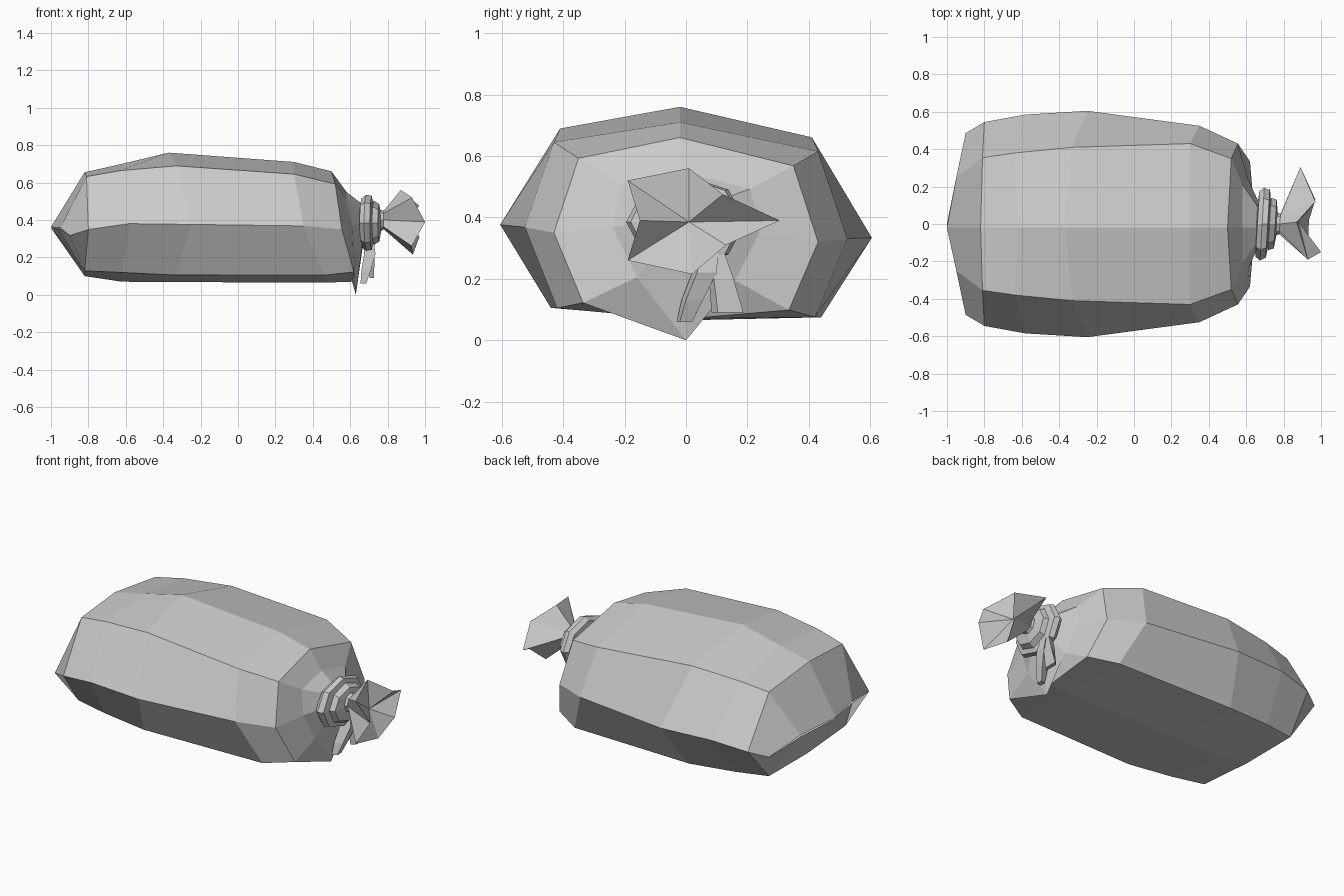
import bpy, bmesh, math
from mathutils import Vector

if "Cube" in bpy.data.objects:
    bpy.data.objects.remove(bpy.data.objects["Cube"])


def make(name, rings, cap_start=None, cap_end=None):
    """Skin equal-length rings of points; caps are fans to a given point."""
    bm = bmesh.new()
    vs = [[bm.verts.new(p) for p in r] for r in rings]
    n = len(vs[0])
    for a, b in zip(vs, vs[1:]):
        for i in range(n):
            j = (i + 1) % n
            bm.faces.new((a[i], a[j], b[j], b[i]))
    for ring, tip in ((vs[0], cap_start), (vs[-1], cap_end)):
        if tip is not None:
            c = bm.verts.new(tip)
            for i in range(n):
                bm.faces.new((ring[i], ring[(i + 1) % n], c))
    bmesh.ops.remove_doubles(bm, verts=bm.verts, dist=0.0005)
    bmesh.ops.dissolve_degenerate(bm, edges=bm.edges, dist=0.0005)
    bmesh.ops.recalc_face_normals(bm, faces=bm.faces)
    me = bpy.data.meshes.new(name)
    bm.to_mesh(me)
    bm.free()
    ob = bpy.data.objects.new(name, me)
    bpy.context.collection.objects.link(ob)
    return ob


def sack_ring(top, upper, side, lower, bottom):
    """Eight-sided ring; upper, side and lower points are mirrored in y."""
    def tilt(x, y, z):
        return (x, y, z - 0.035 * y)
    left = [upper, side, lower]
    ring = [(top[0], -0.02, top[1])]
    ring += [tilt(x, y, z) for x, y, z in left]
    ring += [(bottom[0], 0, bottom[1])]
    ring += [tilt(x, -y, z) for x, y, z in reversed(left)]
    return ring


# Sack body: pinched rear seam, full belly, shoulder gathered into the neck
body = [
    sack_ring((-1.0, .362), (-.95, .25, .35), (-.90, .485, .30), (-.95, .25, .34), (-1.0, .358)),
    sack_ring((-.82, .655), (-.81, .355, .62), (-.80, .545, .33), (-.82, .37, .115), (-.82, .10)),
    sack_ring((-.62, .70), (-.635, .38, .65), (-.58, .585, .36), (-.62, .41, .105), (-.62, .07)),
    sack_ring((-.37, .76), (-.33, .41, .675), (-.25, .605, .355), (-.33, .44, .09), (-.33, .068)),
    sack_ring((.30, .71), (.30, .43, .63), (.35, .525, .35), (.46, .42, .09), (.47, .065)),
    sack_ring((.50, .66), (.52, .35, .58), (.555, .43, .335), (.62, .335, .11), (.61, .07)),
    sack_ring((.58, .55), (.58, .21, .50), (.61, .24, .36), (.635, .16, .20), (.63, .0)),
    sack_ring((.67, .48), (.67, .08, .45), (.67, .11, .38), (.67, .08, .31), (.67, .28)),
]
make("sack_body", body, cap_end=(.70, 0, .38))


def oval(x, ry, rz, z=.385, n=8, twist=0.0):
    pts = []
    for i in range(n):
        a = 2 * math.pi * i / n + twist
        y = ry * math.sin(a)
        pts.append((x + .06 * y, y, z + rz * math.cos(a)))
    return pts


# Tie wound round the neck: a wide turn and a smaller one
make("tie_band", [oval(.655, .12, .10), oval(.66, .175, .13), oval(.685, .195, .15),
                  oval(.715, .18, .145), oval(.725, .12, .09)],
     (.655, 0, .385), (.725, 0, .385))
make("tie_inner_turn", [oval(.715, .10, .09), oval(.725, .14, .12),
                        oval(.755, .13, .10), oval(.765, .06, .05)],
     (.715, 0, .385), (.765, 0, .385))

# Flared sack mouth: narrow neck opening to a ruffled star rim
rim = [(.87, .01, .56), (.97, .12, .475), (.89, .305, .39), (.97, .13, .31),
       (.935, .02, .215), (.93, -.19, .26), (1.0, -.15, .39), (.93, -.19, .52)]
neck = [oval(.73, .07, .07, .39), oval(.78, .055, .05, .40)]
make("sack_mouth", neck + [rim], cap_start=(.72, 0, .39), cap_end=(.88, .01, .385))


def strip(name, path):
    """Tapered strip; each point is x, y, z, half width in y, half thickness in x."""
    rings = [[(x - t, y - w, z), (x + t, y - w * .6, z), (x + t, y + w, z), (x - t, y + w * .6, z)]
             for x, y, z, w, t in path]
    make(name, rings, Vector(path[0][:3]), Vector(path[-1][:3]))


# Hanging ends of the tie
strip("tie_end_long", [(.70, .075, .29, .03, .025), (.705, .06, .22, .04, .03),
                       (.685, .02, .13, .035, .025), (.67, -.005, .06, .025, .015)])
strip("tie_end_short", [(.70, .09, .30, .03, .02), (.71, .115, .20, .04, .02),
                        (.715, .135, .09, .052, .012)])
